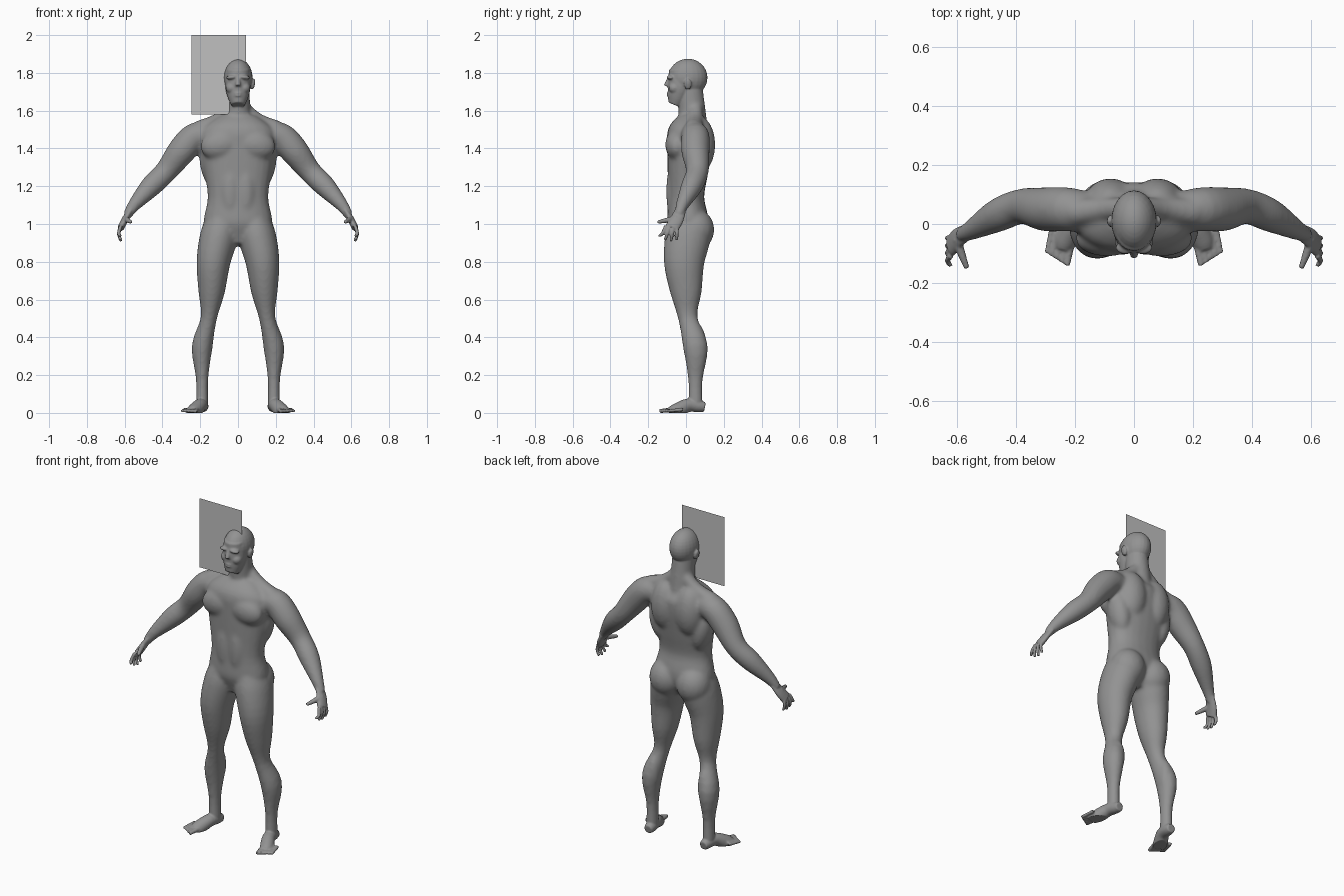
import bpy
import bmesh
import math
from mathutils import Vector, Matrix

if "Cube" in bpy.data.objects:
    bpy.data.objects.remove(bpy.data.objects["Cube"])

SIDEWAYS = Vector((1, 0, 0))
FORWARD = Vector((0, 1, 0))


def flat_material(name, shade):
    material = bpy.data.materials.new(name)
    material.use_nodes = True
    material.diffuse_color = (shade, shade, shade, 1)
    shader = material.node_tree.nodes["Principled BSDF"]
    shader.inputs["Base Color"].default_value = material.diffuse_color
    return material


body_grey = flat_material("body grey", .29)
panel_grey = flat_material("light panel grey", .53)


def signed_power(value, exponent):
    return math.copysign(abs(value) ** exponent, value)


def spline(points, steps=4):
    """Catmull-Rom curve through the points, radius included."""
    points = [Vector(point) for point in points]
    padded = [points[0]] + points + [points[-1]]
    curve = []
    for before, start, end, after in zip(padded, padded[1:], padded[2:], padded[3:]):
        for step in range(steps):
            t = step / steps
            bend_in, bend_out = (end - before) / 2, (after - start) / 2
            gap = end - start
            curve.append(start + bend_in * t + (3 * gap - 2 * bend_in - bend_out) * t ** 2
                         + (bend_in + bend_out - 2 * gap) * t ** 3)
    return curve + [points[-1]]


def mirror_signs(offset):
    return (1, -1) if offset else (1,)


def tube(bm, points, side=SIDEWAYS, depth=1, exponent=1, count=24):
    """Oval tube through (x, y, z, half width); off-centre tubes are mirrored."""
    rings = spline(points)
    centres = [ring.to_3d() for ring in rings]
    last = len(rings) - 1
    for sign in mirror_signs(points[-1][0]):
        loops = []
        for i, centre in enumerate(centres):
            along = (centres[min(i + 1, last)] - centres[max(i - 1, 0)]).normalized()
            wide = (side - along * side.dot(along)).normalized()
            deep = along.cross(wide) * depth
            loop = []
            for k in range(count):
                angle = math.tau * k / count
                spot = centre + rings[i].w * (wide * signed_power(math.cos(angle), exponent)
                                              + deep * signed_power(math.sin(angle), exponent))
                loop.append(bm.verts.new((spot.x * sign, spot.y, spot.z)))
            loops.append(loop)
        for lower, upper in zip(loops, loops[1:]):
            for k in range(count):
                bm.faces.new((lower[k - 1], lower[k], upper[k], upper[k - 1]))
        bm.faces.new(loops[0])
        bm.faces.new(loops[-1])


def blob(bm, centre, radii, tilt=0):
    """Ellipsoid leaning about the y axis; mirrored when off-centre."""
    x, y, z = centre
    for sign in mirror_signs(x):
        place = Matrix.Translation((x * sign, y, z)) @ Matrix.Rotation(tilt * sign, 4, "Y")
        bmesh.ops.create_uvsphere(bm, u_segments=24, v_segments=16, radius=1,
                                  matrix=place @ Matrix.Diagonal((*radii, 1)))


def fuse(name, bm, voxel, iterations):
    """Melt all overlapping parts into one smooth skin."""
    bmesh.ops.recalc_face_normals(bm, faces=bm.faces)
    mesh = bpy.data.meshes.new(name)
    bm.to_mesh(mesh)
    bm.free()
    obj = bpy.data.objects.new(name, mesh)
    bpy.context.scene.collection.objects.link(obj)
    skin = obj.modifiers.new("skin", "REMESH")
    skin.mode = "VOXEL"
    skin.voxel_size = voxel
    soften = obj.modifiers.new("soften", "SMOOTH")
    soften.factor = .5
    soften.iterations = iterations
    graph = bpy.context.evaluated_depsgraph_get()
    result = bpy.data.meshes.new_from_object(obj.evaluated_get(graph))
    obj.modifiers.clear()
    obj.data = result
    return obj


# Torso, neck and shoulder slopes
bm = bmesh.new()
tube(bm, [(0, 0, .89, .1), (0, .01, 1, .18), (0, 0, 1.14, .16), (0, .01, 1.28, .18),
          (0, .02, 1.42, .2), (0, .02, 1.5, .19), (0, .03, 1.57, .1)], depth=.6, exponent=.9)
tube(bm, [(0, .04, 1.5, .07), (0, .02, 1.74, .06)], depth=1.1)
tube(bm, [(.02, .05, 1.62, .04), (.1, .05, 1.55, .04), (.2, .04, 1.5, .05)], FORWARD)

# Chest, upper back, flanks, buttocks and belly
blob(bm, (.09, -.05, 1.42), (.11, .06, .08), .2)
blob(bm, (.08, .07, 1.42), (.09, .085, .15))
blob(bm, (.14, .04, 1.31), (.06, .07, .13), .2)
blob(bm, (.09, .05, .97), (.1, .1, .11))
blob(bm, (.04, -.05, 1.17), (.06, .055, .18))

# Legs with calf and kneecap
tube(bm, [(.08, .01, 1.04, .08), (.1, .01, .94, .1), (.13, -.01, .8, .09), (.14, 0, .64, .07),
          (.155, .01, .5, .043), (.19, .05, .35, .055), (.19, .05, .18, .033),
          (.19, .05, .04, .033)], depth=1.2)
blob(bm, (.17, .065, .37), (.037, .04, .1))
blob(bm, (.155, -.01, .51), (.03, .03, .05))

# Arms
tube(bm, [(.16, .04, 1.47, .07), (.23, .05, 1.46, .075), (.3, .05, 1.385, .075), (.38, .06, 1.28, .06),
          (.46, .03, 1.2, .057), (.55, -.02, 1.1, .035), (.59, -.04, 1.04, .024)], FORWARD)
rough_body = fuse("rough_body", bm, .01, 9)

# Skull and face, joined to the softened body
bm = bmesh.new()
bm.from_mesh(rough_body.data)
bpy.data.objects.remove(rough_body)
blob(bm, (0, .01, 1.775), (.077, .104, .1))
tube(bm, [(0, -.03, 1.82, .06), (0, -.03, 1.73, .067), (0, -.045, 1.67, .054), (0, -.06, 1.63, .036)])
blob(bm, (.03, -.08, 1.777), (.033, .022, .012), .1)       # brow
blob(bm, (.035, -.06, 1.72), (.03, .032, .03))             # cheek
blob(bm, (.08, .01, 1.74), (.01, .02, .03), .2)            # ear
for lip_height in (1.68, 1.692):
    blob(bm, (0, -.085, lip_height), (.025, .017, .007))
tube(bm, [(0, -.085, 1.78, .01), (0, -.104, 1.73, .015)])  # nose

# Hands: palm, four fingers fanned front to back, thumb
tube(bm, [(.57, -.03, 1.07, .03), (.6, -.05, 1.02, .036), (.62, -.075, .98, .037)],
     FORWARD, depth=.5)
for finger in range(4):
    root = -.107 + .02 * finger
    tip = -.142 + .031 * finger
    tip_height = .908 + .007 * (finger - 2) ** 2
    tube(bm, [(.62, root, .99, .01), (.632, (root + tip) / 2, .95, .0095), (.62, tip, tip_height, .008)],
         FORWARD, count=12)
tube(bm, [(.6, -.05, 1.03, .016), (.585, -.1, 1.02, .014), (.566, -.15, 1.01, .009)], count=12)

# Feet: heel to ball, then five toes from big to little
tube(bm, [(.186, .1, .03, .025), (.188, .07, .035, .032), (.2, .01, .04, .036),
          (.23, -.05, .01, .04), (.24, -.08, 0, .034)])
for toe in range(5):
    across = toe * .017
    thick = .014 - toe * .001
    tube(bm, [(.21 + across, -.05 + across / 2, .018, thick),
              (.228 + across, -.14 + across * .6, .01, thick * .8)], count=12)

body = fuse("body", bm, .005, 4)
for vertex in body.data.vertices:  # flat soles
    vertex.co.z = max(vertex.co.z, 0)
body.data.shade_smooth()
body.data.materials.clear()
body.data.materials.append(body_grey)

# Flat panel standing through the head
bm = bmesh.new()
left, right, bottom, top = -.245, .042, 1.58, 2
corners = [(left, bottom), (right, bottom), (right, top), (left, top)]
bm.faces.new([bm.verts.new((x, -.02, z)) for x, z in corners])
panel = bpy.data.meshes.new("flat_panel")
bm.to_mesh(panel)
bm.free()
panel.materials.append(panel_grey)
bpy.context.scene.collection.objects.link(bpy.data.objects.new("flat_panel", panel))
